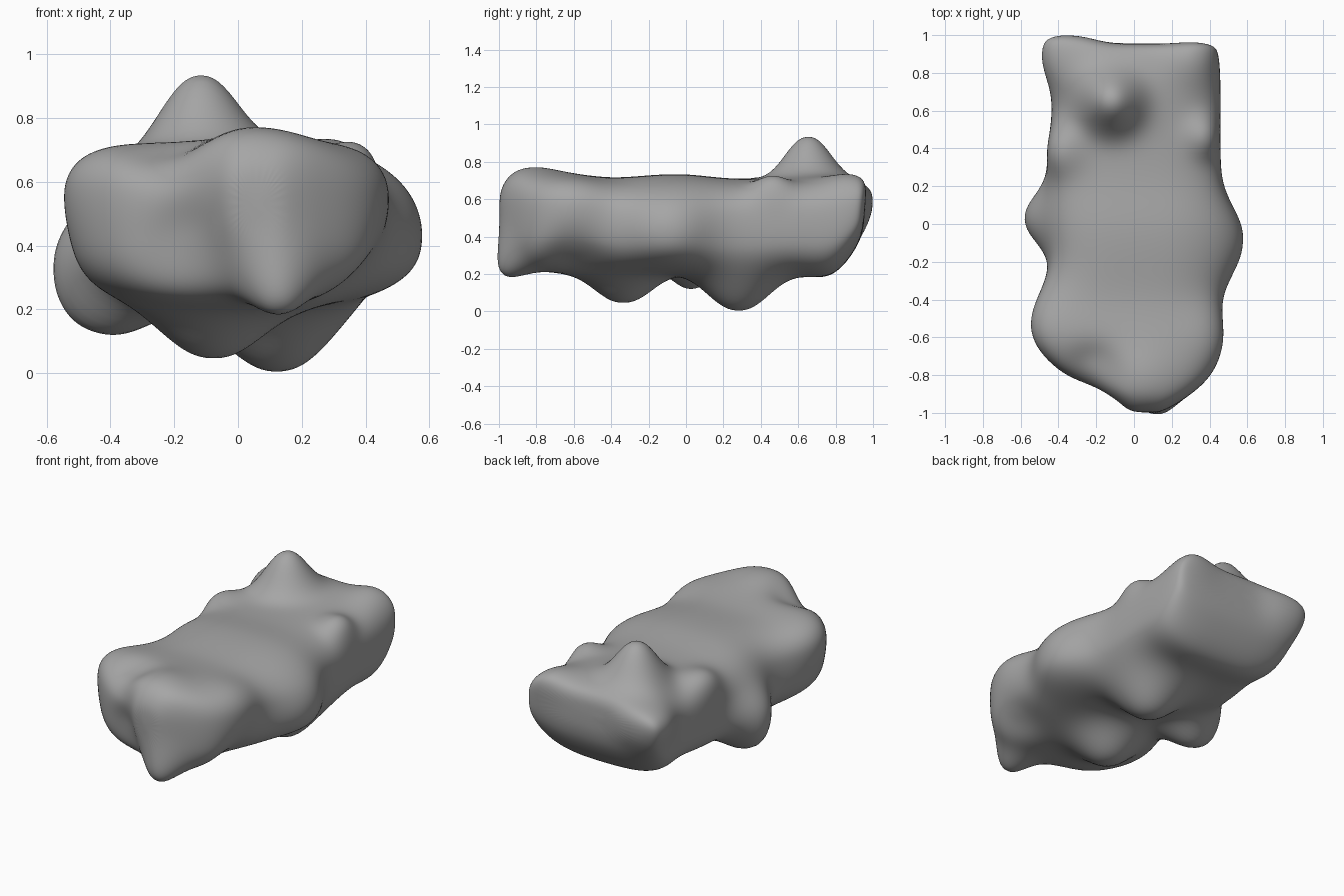
import bpy, bmesh, math
from mathutils import Vector

cube = bpy.data.objects.get("Cube")
if cube:
    bpy.data.objects.remove(cube, do_unlink=True)

# Single stone colour
stone = bpy.data.materials.new("stone grey")
stone.use_nodes = True
GREY = (0.38, 0.38, 0.38, 1)
stone.diffuse_color = GREY
stone.node_tree.nodes["Principled BSDF"].inputs["Base Color"].default_value = GREY

# Main body sections: y, left x, right x, bottom z, top z
SECTIONS = [
    (-1.0, 0.0, 0.12, 0.45, 0.6), (-0.98, -0.05, 0.18, 0.37, 0.67),
    (-0.92, -0.12, 0.28, 0.27, 0.73), (-0.8, -0.4, 0.43, 0.21, 0.75),
    (-0.6, -0.53, 0.49, 0.2, 0.74), (-0.4, -0.51, 0.45, 0.19, 0.71),
    (-0.2, -0.43, 0.47, 0.2, 0.73), (0.0, -0.45, 0.49, 0.2, 0.74),
    (0.2, -0.46, 0.46, 0.18, 0.71), (0.4, -0.46, 0.46, 0.18, 0.71),
    (0.6, -0.43, 0.46, 0.2, 0.72), (0.78, -0.45, 0.46, 0.16, 0.73),
    (0.91, -0.44, 0.45, 0.33, 0.71), (0.945, -0.41, 0.42, 0.42, 0.67),
    (0.955, -0.25, 0.25, 0.5, 0.62),
]
SIDES = 32


def rounded(t):
    """Soften a sine or cosine into a boxy oval."""
    return math.copysign(abs(t) ** 0.68, t)


def oval_ring(bm, y, x0, x1, z0, z1):
    ring = []
    for i in range(SIDES):
        a = math.tau * i / SIDES
        x = (x0 + x1) / 2 + (x1 - x0) / 2 * rounded(math.cos(a))
        z = (z0 + z1) / 2 + (z1 - z0) / 2 * rounded(math.sin(a))
        ring.append(bm.verts.new((x, y, z)))
    return ring


# Loft the body
bm = bmesh.new()
rings = [oval_ring(bm, *section) for section in SECTIONS]
for a, b in zip(rings, rings[1:]):
    for i in range(SIDES):
        j = (i + 1) % SIDES
        bm.faces.new((a[i], a[j], b[j], b[i]))
bm.faces.new(rings[0])
bm.faces.new(rings[-1])
bmesh.ops.recalc_face_normals(bm, faces=bm.faces)
cage = bpy.data.meshes.new("body_cage")
bm.to_mesh(cage)
bm.free()
rock = bpy.data.objects.new("lumpy_rock", cage)
bpy.context.collection.objects.link(rock)

# Round it with subdivision, so the lumps have a dense skin to push
rock.modifiers.new("round", 'SUBSURF').levels = 3
graph = bpy.context.evaluated_depsgraph_get()
skin = bpy.data.meshes.new_from_object(rock.evaluated_get(graph))
rock.modifiers.clear()
rock.data = skin
bpy.data.meshes.remove(cage)
skin.name = "lumpy_rock"

# Soft lumps: point on the body, push, spread
LUMPS = [
    ((-0.12, 0.65, 0.72), (0, 0, 0.215), 0.115),          # top knob
    ((0.37, 0.46, 0.65), (0.02, 0, 0.06), 0.08),          # small top bump
    ((-0.46, 0.02, 0.37), (-0.13, 0, -0.02), 0.125),      # one flank
    ((-0.36, 0.02, 0.25), (-0.03, 0, -0.12), 0.1),
    ((0.49, -0.1, 0.44), (0.1, 0, -0.02), 0.17),          # other flank
    ((-0.08, -0.33, 0.19), (0, 0, -0.15), 0.145),         # front underside
    ((0.13, 0.28, 0.18), (0, 0, -0.18), 0.155),           # rear underside
    ((0.13, -0.93, 0.29), (0, -0.06, -0.09), 0.09),       # low front nub
    ((0.04, -0.84, 0.73), (0, 0, 0.03), 0.13),            # front ridge
    ((-0.21, -0.79, 0.71), (0, 0.03, -0.055), 0.11),      # valley by the ridge
    ((-0.14, -0.89, 0.38), (0, 0.05, 0.02), 0.12),        # hollow in the face
    ((0.42, -0.6, 0.27), (-0.04, 0, 0.04), 0.13),         # hollow at the side
    ((-0.48, -0.55, 0.6), (-0.04, 0, 0.03), 0.15),        # front shoulders
    ((0.42, -0.58, 0.62), (0.01, 0, 0.02), 0.13),
    ((-0.32, 0.94, 0.58), (0, 0.04, 0), 0.11),            # rear corners
    ((-0.43, 0.87, 0.6), (-0.055, 0.02, 0.02), 0.11),
    ((0.34, 0.87, 0.67), (0, 0.02, 0.045), 0.11),
    ((-0.4, 0.39, 0.65), (-0.03, 0, 0.06), 0.1),          # rear shoulder
]
for v in skin.vertices:
    start = v.co.copy()
    for point, push, spread in LUMPS:
        near = (start - Vector(point)).length / spread
        v.co += Vector(push) * math.exp(-near ** 2.3 / 2)

skin.materials.clear()
skin.materials.append(stone)
for p in skin.polygons:
    p.use_smooth = True
